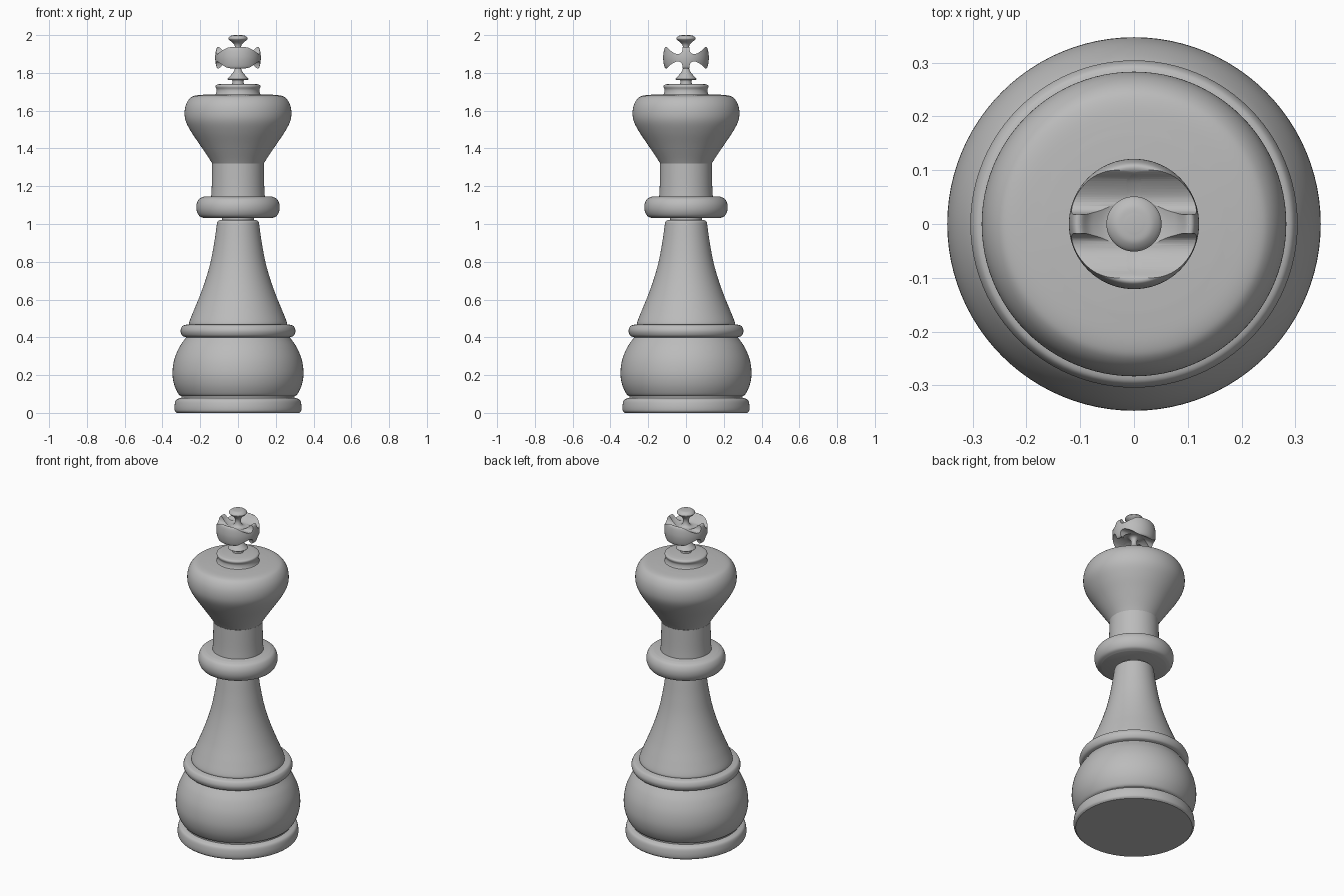
import bpy, bmesh, math
from mathutils import Vector

SEGMENTS = 96

if "Cube" in bpy.data.objects:
    bpy.data.objects.remove(bpy.data.objects["Cube"], do_unlink=True)

grey = bpy.data.materials.new("plain_grey")
grey.use_nodes = True
grey.diffuse_color = (0.5, 0.5, 0.5, 1)
grey.node_tree.nodes["Principled BSDF"].inputs["Base Color"].default_value = (0.5, 0.5, 0.5, 1)


def smooth_path(points, steps=6):
    """Smooth curve through a few (radius, height) points."""
    p = [Vector(q) for q in points]
    p = [2 * p[0] - p[1]] + p + [2 * p[-1] - p[-2]]
    path = []
    for a, b, c, d in zip(p, p[1:], p[2:], p[3:]):
        for i in range(steps):
            t = i / steps
            path.append(0.5 * (2 * b + (c - a) * t + (2 * a - 5 * b + 4 * c - d) * t ** 2
                               + (3 * b - a - 3 * c + d) * t ** 3))
    return path + [p[-2]]


def finish(bm, name):
    bmesh.ops.recalc_face_normals(bm, faces=bm.faces)
    mesh = bpy.data.meshes.new(name)
    bm.to_mesh(mesh)
    bm.free()
    mesh.materials.append(grey)
    obj = bpy.data.objects.new(name, mesh)
    bpy.context.collection.objects.link(obj)
    return obj


def shade(obj):
    bpy.ops.object.select_all(action='DESELECT')
    obj.select_set(True)
    bpy.context.view_layer.objects.active = obj
    bpy.ops.object.shade_smooth_by_angle(angle=math.radians(35))


def lathe(name, points):
    """Turned part: smooth side profile with flat ends."""
    path = smooth_path(points)
    path = [Vector((0, path[0].y))] + path + [Vector((0, path[-1].y))]
    bm = bmesh.new()
    verts = [bm.verts.new((q.x, 0, q.y)) for q in path]
    edges = [bm.edges.new(pair) for pair in zip(verts, verts[1:])]
    bmesh.ops.spin(bm, geom=verts + edges, cent=(0, 0, 0), axis=(0, 0, 1),
                   angle=math.tau, steps=SEGMENTS, use_merge=True)
    bmesh.ops.remove_doubles(bm, verts=bm.verts, dist=1e-5)
    obj = finish(bm, name)
    shade(obj)
    return obj


# Turned body, from the floor upwards
lathe("base_ring", [(0.325, 0), (0.335, 0.012), (0.336, 0.04), (0.328, 0.068), (0.305, 0.08)])
lathe("base_groove", [(0.3, 0.07), (0.3, 0.1)])
lathe("bowl", [(0.295, 0.086), (0.315, 0.1), (0.338, 0.15), (0.347, 0.21),
               (0.338, 0.28), (0.312, 0.345), (0.275, 0.4)])
lathe("bowl_ring", [(0.275, 0.4), (0.295, 0.409), (0.304, 0.434), (0.295, 0.459), (0.275, 0.467)])
lathe("lower_stem", [(0.255, 0.46), (0.259, 0.478), (0.235, 0.54), (0.202, 0.62), (0.17, 0.71),
                     (0.145, 0.8), (0.126, 0.9), (0.113, 0.99), (0.109, 1.012), (0.098, 1.02)])
lathe("stem_groove", [(0.085, 1.01), (0.085, 1.05)])
lathe("collar_ring", [(0.18, 1.031), (0.205, 1.043), (0.219, 1.072), (0.219, 1.105),
                      (0.205, 1.133), (0.18, 1.145)])
lathe("upper_stem", [(0.143, 1.13), (0.139, 1.2), (0.137, 1.32)])
lathe("head", [(0.135, 1.318), (0.155, 1.35), (0.2, 1.417), (0.246, 1.485), (0.275, 1.54),
               (0.283, 1.585), (0.276, 1.63), (0.255, 1.665), (0.225, 1.68), (0.16, 1.686)])
lathe("head_cap", [(0.125, 1.68), (0.117, 1.69), (0.113, 1.71), (0.119, 1.727),
                   (0.113, 1.737), (0.09, 1.742)])
lathe("finial_stem", [(0.032, 1.735), (0.03, 1.755), (0.034, 1.772)])

# Finial: turned cross, then trimmed to the same cross along x
finial = lathe("cross_finial", [(0.05, 1.762), (0.055, 1.768), (0.04, 1.785), (0.02, 1.812),
                                (0.016, 1.835), (0.026, 1.855), (0.05, 1.86), (0.08, 1.845),
                                (0.1, 1.825), (0.114, 1.832), (0.121, 1.88), (0.114, 1.928),
                                (0.1, 1.935), (0.08, 1.915), (0.05, 1.9), (0.026, 1.905),
                                (0.016, 1.928), (0.022, 1.953), (0.047, 1.975), (0.05, 1.985),
                                (0.035, 1.997), (0.015, 2.0)])
quarter = smooth_path([(0.07, 0.16), (0.052, 0.095), (0.023, 0.066), (0.0175, 0.048), (0.027, 0.025),
                       (0.05, 0.0205), (0.08, 0.036), (0.102, 0.058), (0.15, 0.1)])
outline = [(q.x, q.y) for q in quarter]
outline += [(y, -z) for y, z in reversed(outline)]
outline += [(-y, z) for y, z in reversed(outline)]
bm = bmesh.new()
face = bm.faces.new([bm.verts.new((-0.2, y, 1.88 + z)) for y, z in outline])
side = bmesh.ops.extrude_face_region(bm, geom=[face])["geom"]
bmesh.ops.translate(bm, vec=(0.4, 0, 0), verts=[v for v in side if isinstance(v, bmesh.types.BMVert)])
cutter = finish(bm, "cross_cutter")
cutter.hide_render = True

trim = finial.modifiers.new("trim", 'BOOLEAN')
trim.operation = 'INTERSECT'
trim.solver = 'EXACT'
trim.object = cutter
bpy.context.view_layer.objects.active = finial
bpy.ops.object.modifier_apply(modifier="trim")
bpy.data.objects.remove(cutter, do_unlink=True)
shade(finial)
